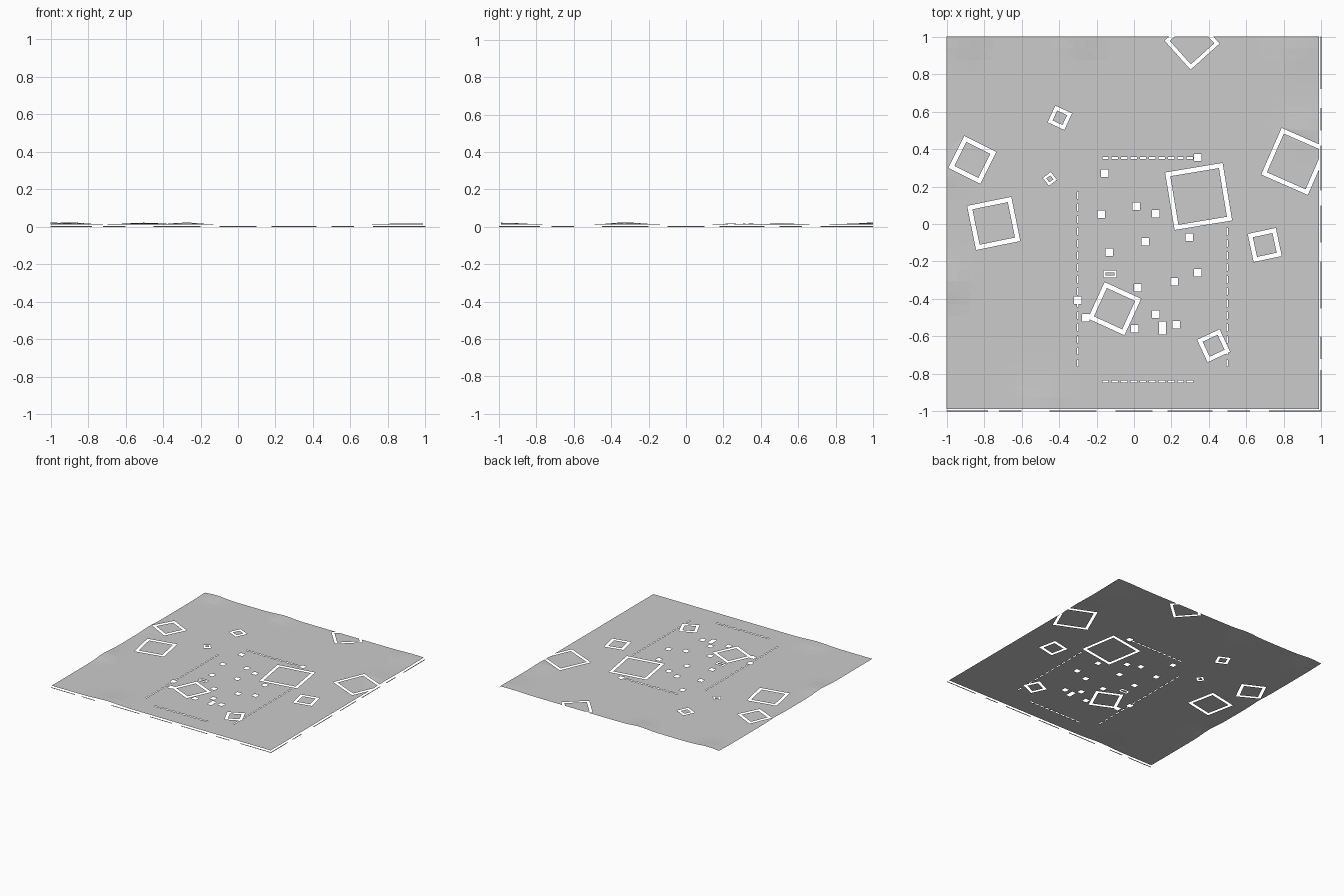
import bpy, math
from mathutils import Vector
from mathutils.geometry import delaunay_2d_cdt

if "Cube" in bpy.data.objects:
    bpy.data.objects.remove(bpy.data.objects["Cube"])

X0, X1, Y0, Y1 = -1.0, 0.988, -0.988, 1.0
BASE = 0.013


class Box:
    """Rotated rectangle used as a cut outline."""
    def __init__(self, x, y, hx, hy, a=0.0):
        self.x, self.y, self.hx, self.hy = x, y, hx, hy
        self.c, self.s = math.cos(a), math.sin(a)

    def corners(self):
        return [Vector((self.x + u * self.hx * self.c - v * self.hy * self.s,
                        self.y + u * self.hx * self.s + v * self.hy * self.c))
                for u, v in ((-1, -1), (1, -1), (1, 1), (-1, 1))]

    def has(self, p):
        dx, dy = p.x - self.x, p.y - self.y
        return (abs(dx * self.c + dy * self.s) < self.hx
                and abs(dy * self.c - dx * self.s) < self.hy)


# square frame gaps: centre, centre-to-corner offset, gap width
frames = [(-0.863, 0.342, -0.043, 0.128, 0.024), (-0.749, 0.003, 0.094, 0.142, 0.024),
          (-0.396, 0.567, -0.024, 0.065, 0.02), (-0.449, 0.241, 0.005, 0.037, 0.013),
          (0.31, 0.971, 0.147, -0.008, 0.02), (0.858, 0.334, -0.07, 0.179, 0.023),
          (0.345, 0.147, 0.128, 0.179, 0.024), (0.698, -0.112, 0.059, 0.091, 0.023),
          (-0.104, -0.452, -0.053, 0.142, 0.024), (0.425, -0.65, 0.032, 0.088, 0.022)]
outer, inner, holes = [], [], []
for x, y, ox, oy, w in frames:
    h = math.hypot(ox, oy) / math.sqrt(2)
    a = math.atan2(oy, ox) - math.pi / 4
    outer.append(Box(x, y, h, h, a))
    inner.append(Box(x, y, h - w, h - w, a))
outer.append(Box(-0.128, -0.267, 0.035, 0.019))
inner.append(Box(-0.128, -0.267, 0.025, 0.009))

# small square holes
for x, y in [(0.34, 0.355), (-0.157, 0.27), (-0.174, 0.053), (0.013, 0.096), (0.115, 0.056),
             (0.061, -0.096), (0.294, -0.07), (-0.131, -0.15), (0.019, -0.34), (0.216, -0.308),
             (0.34, -0.26), (-0.3, -0.406), (-0.257, -0.5), (0.003, -0.559), (0.115, -0.481),
             (0.225, -0.537)]:
    holes.append(Box(x, y, 0.02, 0.02))
holes.append(Box(0.152, -0.556, 0.018, 0.035))

# dashed slots
for i in range(10):
    for y in (0.352, -0.84):
        holes.append(Box(-0.152 + i * 0.05, y, 0.017, 0.005))
for i in range(15):
    y = 0.152 - i * 0.064
    holes.append(Box(-0.3, y, 0.004, 0.018))
    if y < -0.03:
        holes.append(Box(0.497, y, 0.004, 0.018))

# low mounds along the borders: x, y, height, radius
mounds = [(-0.9, 1, 0.011, 0.1), (-0.28, 1, 0.01, 0.09), (-0.5, -0.97, 0.009, 0.12),
          (-1, -0.32, 0.011, 0.1), (0.92, 0.5, 0.006, 0.1), (-1, 0.27, 0.006, 0.08),
          (0.9, 0.95, 0.006, 0.12)]


def height(p):
    return BASE + sum(h * math.exp(-((p.x - x) ** 2 + (p.y - y) ** 2) / (r * r))
                      for x, y, h, r in mounds)


# triangulate grid points together with every cut outline
pts, edges = [], []


def add_loop(loop):
    n = len(pts)
    pts.extend(loop)
    edges.extend((n + i, n + (i + 1) % len(loop)) for i in range(len(loop)))


add_loop([Vector(c) for c in ((X0, Y0), (X1, Y0), (X1, Y1), (X0, Y1))])
for b in outer + inner + holes:
    add_loop(b.corners())
N = 32
for i in range(N + 1):
    for j in range(N + 1):
        pts.append(Vector((X0 + (X1 - X0) * i / N, Y0 + (Y1 - Y0) * j / N)))
verts, _, tris, *_ = delaunay_2d_cdt(pts, edges, [], 0, 1e-5)

sheet, patches = [], []
for t in tris:
    c = (verts[t[0]] + verts[t[1]] + verts[t[2]]) / 3
    if not (X0 < c.x < X1 and Y0 < c.y < Y1) or any(b.has(c) for b in holes):
        continue
    if any(b.has(c) for b in inner):
        patches.append(t)
    elif not any(b.has(c) for b in outer):
        sheet.append(t)


def make(name, vs, faces):
    used = sorted({i for f in faces for i in f})
    m = {v: k for k, v in enumerate(used)}
    me = bpy.data.meshes.new(name)
    me.from_pydata([vs[i] for i in used], [], [[m[i] for i in f] for f in faces])
    ob = bpy.data.objects.new(name, me)
    bpy.context.collection.objects.link(ob)


surface = [(v.x, v.y, height(v)) for v in verts]
make("ground_sheet", surface, sheet)
make("square_patches", surface, patches)

# broken thin rim strips at ground level on the front and right
rv, rf = [], []
for k, (a, b) in enumerate([(-1, -0.78), (-0.72, -0.6), (-0.45, -0.2), (-0.1, 0.1),
                            (0.18, 0.42), (0.5, 0.62), (0.72, 1)]):
    for strip in ([(a, -1, 0), (b, -1, 0), (b, -0.995, 0.003), (a, -0.995, 0.003)],
                  [(1, a, 0), (1, b, 0), (0.995, b, 0.003), (0.995, a, 0.003)]):
        rf.append(range(len(rv), len(rv) + 4))
        rv += strip
make("rim_strips", rv, rf)
